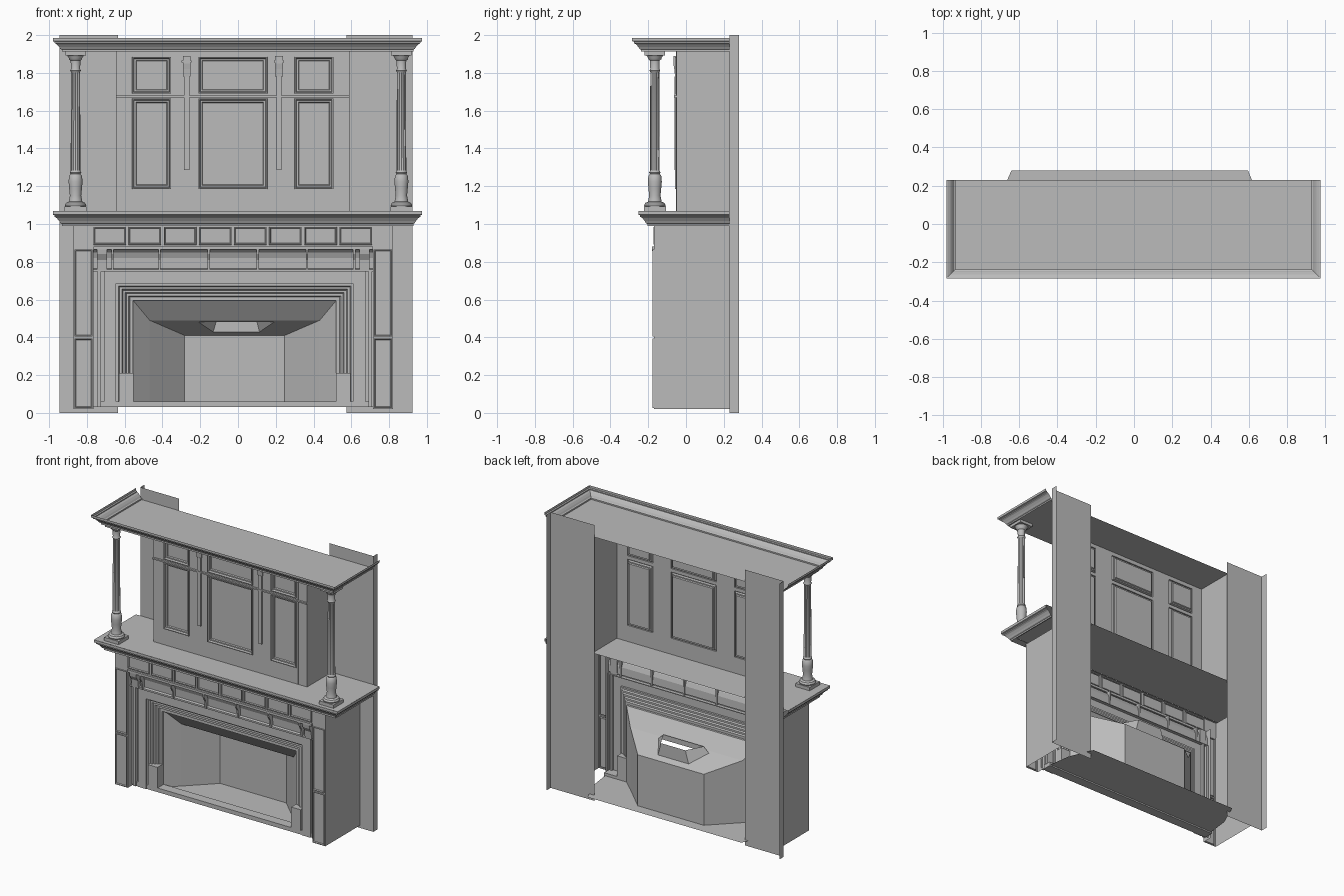
import bpy, bmesh, math
from mathutils import Vector

cube = bpy.data.objects.get("Cube")
if cube:
    bpy.data.objects.remove(cube, do_unlink=True)

stone = bpy.data.materials.new("warm_grey")
stone.use_nodes = True
GREY = (0.5, 0.5, 0.5, 1)
stone.diffuse_color = GREY
stone.node_tree.nodes["Principled BSDF"].inputs["Base Color"].default_value = GREY

MID = -0.025          # centre line of the body
LEFT, RIGHT = -0.87, 0.82
BACK = 0.23


def finish(name, bm, smooth=False):
    mesh = bpy.data.meshes.new(name)
    bm.to_mesh(mesh)
    bm.free()
    mesh.materials.append(stone)
    ob = bpy.data.objects.new(name, mesh)
    bpy.context.collection.objects.link(ob)
    if smooth:
        bpy.ops.object.select_all(action='DESELECT')
        ob.select_set(True)
        bpy.context.view_layer.objects.active = ob
        bpy.ops.object.shade_smooth_by_angle(angle=math.radians(35))
    return ob


def loft(name, rings, closed=False, smooth=False):
    """Skin a list of equally long point rings."""
    bm = bmesh.new()
    rows = [[bm.verts.new(p) for p in ring] for ring in rings]
    n = len(rows[0])
    for a, b in zip(rows, rows[1:]):
        for i in range(n if closed else n - 1):
            j = (i + 1) % n
            bm.faces.new((a[i], a[j], b[j], b[i]))
    return finish(name, bm, smooth)


def box(name, x0, x1, y0, y1, z0, z1):
    bm = bmesh.new()
    bmesh.ops.create_cube(bm, size=1)
    for v in bm.verts:
        v.co = Vector((x1 if v.co.x > 0 else x0, y1 if v.co.y > 0 else y0,
                       z1 if v.co.z > 0 else z0))
    return finish(name, bm)


def side(name, x, y0, y1, z0, z1):
    return loft(name, [[(x, y0, z0), (x, y1, z0)], [(x, y0, z1), (x, y1, z1)]])


def shelf(name, x0, x1, y0, y1, z):
    return loft(name, [[(x0, y0, z), (x1, y0, z)], [(x0, y1, z), (x1, y1, z)]])


def panelled(name, xs, zs, y, steps):
    """Front board; odd cells of the grid become moulded panels."""
    bm = bmesh.new()
    grid = [[bm.verts.new((x, y, z)) for x in xs] for z in zs]
    panels = []
    for j in range(len(zs) - 1):
        for i in range(len(xs) - 1):
            f = bm.faces.new((grid[j][i], grid[j][i + 1], grid[j + 1][i + 1], grid[j + 1][i]))
            if i % 2 and j % 2:
                panels.append(f)
    bm.normal_update()
    for inset, depth in steps:
        bmesh.ops.inset_individual(bm, faces=panels, thickness=inset, depth=depth)
    return finish(name, bm)


def slab_profile(name, x0, x1, profile):
    """Extrude a closed (y, z) outline along x, with end caps."""
    bm = bmesh.new()
    f = bm.faces.new([bm.verts.new((x0, y, z)) for y, z in profile])
    new = bmesh.ops.extrude_face_region(bm, geom=[f])["geom"]
    bmesh.ops.translate(bm, vec=(x1 - x0, 0, 0),
                        verts=[v for v in new if isinstance(v, bmesh.types.BMVert)])
    bmesh.ops.recalc_face_normals(bm, faces=bm.faces)
    return finish(name, bm)


def cornice(name, x0, x1, y0, profile):
    """Moulding wrapped around the front and both ends."""
    return loft(name, [[(x0 - o, BACK, z), (x0 - o, y0 - o, z),
                        (x1 + o, y0 - o, z), (x1 + o, BACK, z)] for o, z in profile])


# Wall strips with backward returns at the outer edges
for name, inner, outer in (("right", -0.635, -0.945), ("left", 0.575, 0.925)):
    loft("wall_strip_" + name, [[(inner, BACK, z), (outer, BACK, z), (outer, 0.28, z)]
                                for z in (0, 2)])

# Top crown and mantel shelf
cove = [(0, 0), (0.008, 0), (0.008, 0.01), (0.016, 0.014), (0.022, 0.024),
        (0.034, 0.038), (0.046, 0.045), (0.046, 0.052), (0.055, 0.055), (0.055, 0.072)]
cornice("top_crown", -0.925, 0.92, -0.23, [(o, 1.913 + h) for o, h in cove])
shelf("top_board", -0.925, 0.92, -0.23, BACK, 1.913)
cornice("mantel_moulding", -0.925, 0.92, -0.197, [(o, 0.99 + h * 1.08) for o, h in cove])
shelf("mantel_top", -0.98, 0.975, -0.252, BACK, 1.068)
shelf("mantel_soffit", -0.925, 0.92, -0.197, -0.15, 0.99)

# Overmantel chest: moulded panels, sides, rail and small pilasters
panelled("overmantel_front", [-0.645, -0.56, -0.355, -0.21, 0.155, 0.3, 0.505, 0.59],
         [1.068, 1.185, 1.665, 1.69, 1.885, 1.913], -0.05,
         [(0.001, 0.008), (0.008, 0), (0.006, -0.014), (0.012, 0), (0.006, -0.008)])
side("overmantel_side_right", -0.645, -0.05, BACK, 1.068, 1.913)
side("overmantel_side_left", 0.59, -0.05, BACK, 1.068, 1.913)
box("overmantel_rail", -0.645, 0.59, -0.064, -0.05, 1.671, 1.681)
for x in (-0.57, 0.515):
    box("overmantel_stile", x, x + 0.004, -0.054, -0.05, 1.068, 1.913)
for x in (-0.272, 0.217):
    box("pilaster", x - 0.014, x + 0.014, -0.06, -0.05, 1.285, 1.78)
    slab_profile("pilaster_bracket", x - 0.02, x + 0.02,
                 [(-0.05, 1.78), (-0.058, 1.78), (-0.062, 1.82), (-0.067, 1.85), (-0.067, 1.89), (-0.05, 1.89)])
    box("pilaster_cap", x - 0.026, x + 0.026, -0.066, -0.05, 1.855, 1.865)

# Fluted columns with vase bases
turning = [(0.054, 1.09), (0.057, 1.1), (0.05, 1.112), (0.036, 1.118), (0.034, 1.13),
           (0.03, 1.15), (0.034, 1.19), (0.037, 1.225), (0.034, 1.255), (0.026, 1.265),
           (0.031, 1.272), (0.026, 1.28), (0.026, 1.285), (0.024, 1.80), (0.024, 1.805), (0.029, 1.812),
           (0.024, 1.82), (0.026, 1.865), (0.034, 1.872), (0.036, 1.88), (0.046, 1.895)]
SEG = 32
for x in (-0.86, 0.865):
    rings = []
    for r, z in turning:
        fluted = 1.282 < z < 1.802
        ring = []
        for k in range(SEG):
            a = math.tau * k / SEG
            rr = r * (0.86 if fluted and k % 2 else 1)
            ring.append((x + rr * math.cos(a), -0.165 + rr * math.sin(a), z))
        rings.append(ring)
    loft("column", rings, closed=True, smooth=True)
    box("column_plinth", x - 0.058, x + 0.058, -0.223, -0.107, 1.068, 1.092)
    box("column_abacus", x - 0.054, x + 0.054, -0.219, -0.111, 1.893, 1.913)

# Lower body: sides and panelled legs
moulded = [(0.001, 0.008), (0.006, 0), (0.005, -0.008)]
for name, outer, inner in (("right", LEFT, LEFT + 0.105), ("left", RIGHT, RIGHT - 0.105)):
    side("body_side_" + name, outer, -0.17, BACK, 0.02, 0.99)
    side("leg_return_" + name, inner, -0.17, -0.1, 0.02, 0.88)
    a, b = sorted((outer, inner))
    panelled("leg_front_" + name, [a, a + 0.005, b - 0.005, b],
             [0.02, 0.025, 0.395, 0.405, 0.865, 0.88], -0.17, moulded)

# Frieze of eight panels with the moulding below
xs = [LEFT]
for i in range(8):
    x = MID - 0.74 + i * 0.186
    xs += [x, x + 0.172]
panelled("frieze", xs + [RIGHT], [0.875, 0.89, 0.985, 0.99], -0.165, moulded)
box("frieze_moulding", LEFT + 0.105, RIGHT - 0.105, -0.18, -0.15, 0.865, 0.882)

# Coved band with thin brackets and end consoles
IN_L, IN_R = LEFT + 0.105, RIGHT - 0.105
band = [(-0.165, 0.868), (-0.145, 0.85), (-0.133, 0.82), (-0.13, 0.765), (-0.145, 0.76), (-0.145, 0.748), (-0.12, 0.748)]
loft("coved_band", [[(IN_L, y, z), (IN_R, y, z)] for y, z in band])
scroll = [(-0.125, 0.867), (-0.18, 0.867), (-0.176, 0.84), (-0.158, 0.81), (-0.152, 0.755), (-0.125, 0.75)]
for d in (0.13, 0.39, 0.64):
    for s in (-1, 1):
        x = MID + s * d
        slab_profile("bracket", x - 0.006, x + 0.006, scroll)
for s in (-1, 1):
    x = MID + s * 0.695
    slab_profile("console", x - 0.027, x + 0.027, scroll)

# Stepped surround around the opening
OP_L, OP_R, OP_T = -0.555, 0.52, 0.595
steps = [(0.21, -0.12), (0.19, -0.12), (0.19, -0.14), (0.17, -0.14), (0.17, -0.115), (0.155, -0.115),
         (0.155, -0.135), (0.09, -0.135)]
for k in range(5):
    y = -0.12 + k * 0.011
    steps += [(0.09 - k * 0.018, y), (0.078 - k * 0.018, y)]
steps += [(0, -0.076), (0, -0.06)]
loft("surround", [[(OP_L - o, y, 0.03), (OP_L - o, y, min(OP_T + o, 0.755)),
                   (OP_R + o, y, min(OP_T + o, 0.755)), (OP_R + o, y, 0.03)] for o, y in steps])
for s in (-1, 1):
    x = (OP_L + OP_R) / 2 + s * 0.575
    box("surround_plinth", x - 0.038, x + 0.038, -0.132, -0.06, 0.06, 0.21)

# Hearth floor and front lip
loft("hearth_floor", [[(-0.745, -0.12, 0.04), (0.7, -0.12, 0.04)], [(-0.72, 0.1, 0.04), (0.67, 0.1, 0.04)],
                      [(-0.64, 0.28, 0.04), (0.595, 0.28, 0.04)]])
box("hearth_lip", -0.745, 0.7, -0.13, -0.06, 0.03, 0.06)

# Splayed firebox with a funnel opening in its sloping hood
bm = bmesh.new()
rows = []
for half, y, top in ((0.5375, -0.06, OP_T), (0.45, 0.02, 0.49), (0.265, 0.2, 0.41)):
    c = (OP_L + OP_R) / 2
    rows.append([bm.verts.new(p) for p in ((c - half, y, 0.04), (c - half, y, top),
                                           (c + half, y, top), (c + half, y, 0.04))])
for a, b in zip(rows, rows[1:]):
    for i in range(3):
        hood = bm.faces.new((a[i], a[i + 1], b[i + 1], b[i]))
        if i == 1:
            slope = hood
bm.faces.new(rows[-1])
bm.normal_update()
bmesh.ops.inset_individual(bm, faces=[slope], thickness=0.05)
bmesh.ops.scale(bm, vec=(0.5, 1, 1), verts=slope.verts)
rim = bmesh.ops.extrude_discrete_faces(bm, faces=[slope])["faces"][0]
low = sorted(rim.verts, key=lambda v: v.co.z)
base = [v.co.copy() for v in rim.verts]
bmesh.ops.delete(bm, geom=[rim], context='FACES')
finish("firebox", bm)
loft("flue_funnel", [base, [(p.x * 0.8, p.y, 0.52) for p in base]], closed=True)
